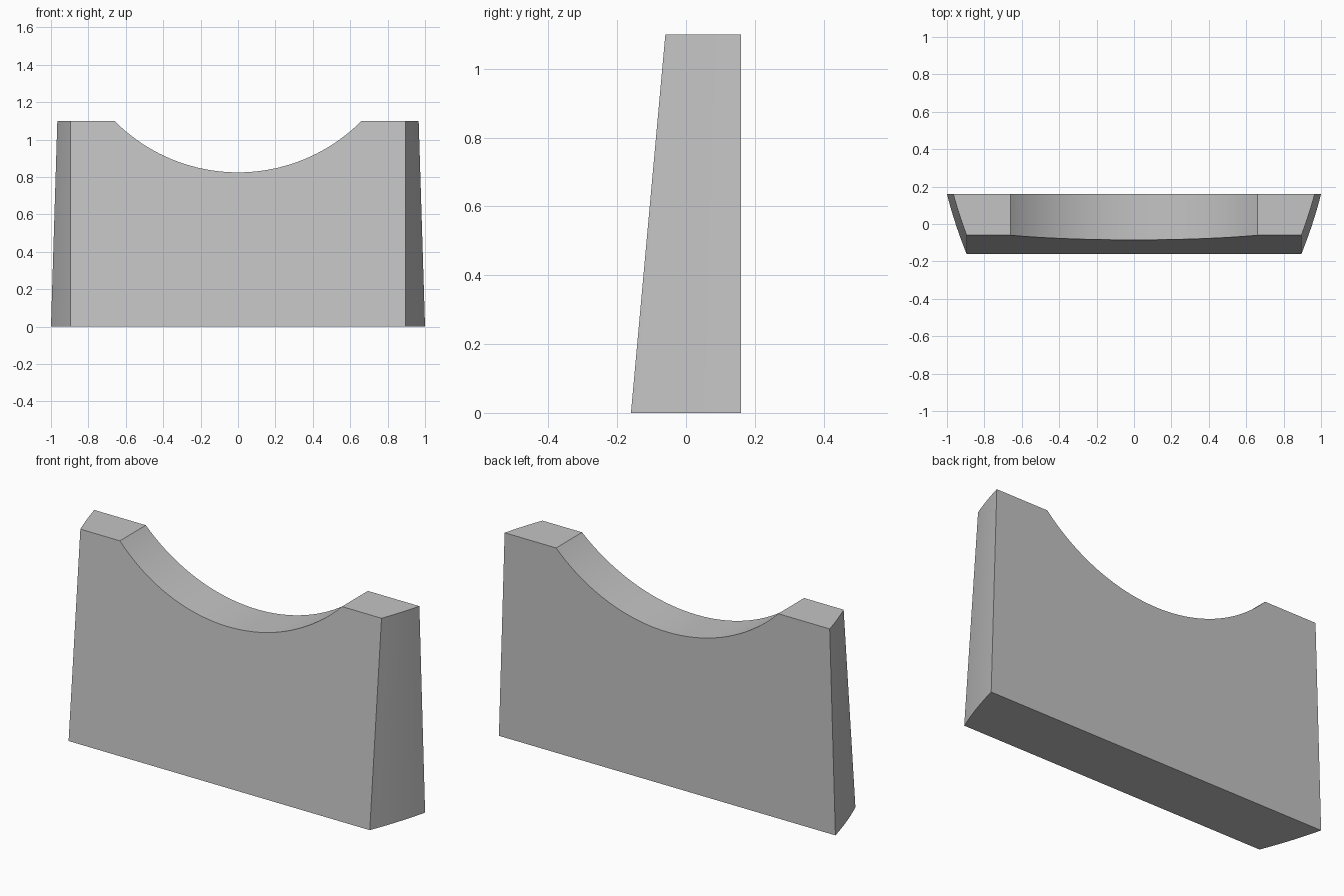
import bpy
import bmesh
from math import pi

default = bpy.data.objects.get("Cube")
if default:
    bpy.data.objects.remove(default, do_unlink=True)

HEIGHT, BACK, FRONT_HALF = 1.1, 0.16, 0.895
STEPS = 12

grey = bpy.data.materials.new("plain grey")
grey.use_nodes = True
grey.diffuse_color = (0.55, 0.55, 0.55, 1)
grey.node_tree.nodes["Principled BSDF"].inputs["Base Color"].default_value = grey.diffuse_color


def plan_ring(bm, z, front, back_half, bulge):
    """Outline of the block at one height, with gently bowed sides."""
    side = []
    for i in range(STEPS + 1):
        s = i / STEPS
        x = FRONT_HALF + (back_half - FRONT_HALF) * s + 4 * bulge * s * (1 - s)
        side.append((x, front + (BACK - front) * s))
    outline = side + [(-x, y) for x, y in reversed(side)]
    return [bm.verts.new((x, y, z)) for x, y in outline]


# Tapered block: vertical back, leaning front
bm = bmesh.new()
bottom = plan_ring(bm, 0, -0.16, 1.0, 0.006)
top = plan_ring(bm, HEIGHT, -0.06, 0.966, 0.003)
bm.faces.new(bottom)
bm.faces.new(top)
for i in range(len(bottom)):
    j = (i + 1) % len(bottom)
    bm.faces.new((bottom[i], bottom[j], top[j], top[i]))
bmesh.ops.recalc_face_normals(bm, faces=bm.faces)
mesh = bpy.data.meshes.new("cradle_block")
bm.to_mesh(mesh)
bm.free()
mesh.materials.append(grey)
block = bpy.data.objects.new("cradle_block", mesh)
bpy.context.collection.objects.link(block)

# Round scoop cut through the top edge
half_width, depth = 0.66, 0.275
radius = (half_width ** 2 + depth ** 2) / (2 * depth)
bpy.ops.mesh.primitive_cylinder_add(
    vertices=160, radius=radius, depth=1,
    location=(0, 0, HEIGHT - depth + radius), rotation=(pi / 2, 0, 0))
cutter = bpy.context.object
cutter.name = "scoop_cutter"
cutter.hide_render = True
cutter.data.materials.append(grey)

scoop = block.modifiers.new("scoop", 'BOOLEAN')
scoop.operation = 'DIFFERENCE'
scoop.solver = 'EXACT'
scoop.object = cutter

bpy.ops.object.select_all(action='DESELECT')
block.select_set(True)
bpy.context.view_layer.objects.active = block
bpy.ops.object.modifier_apply(modifier=scoop.name)
bpy.data.objects.remove(cutter, do_unlink=True)
bpy.ops.object.shade_smooth_by_angle(angle=pi / 6)
